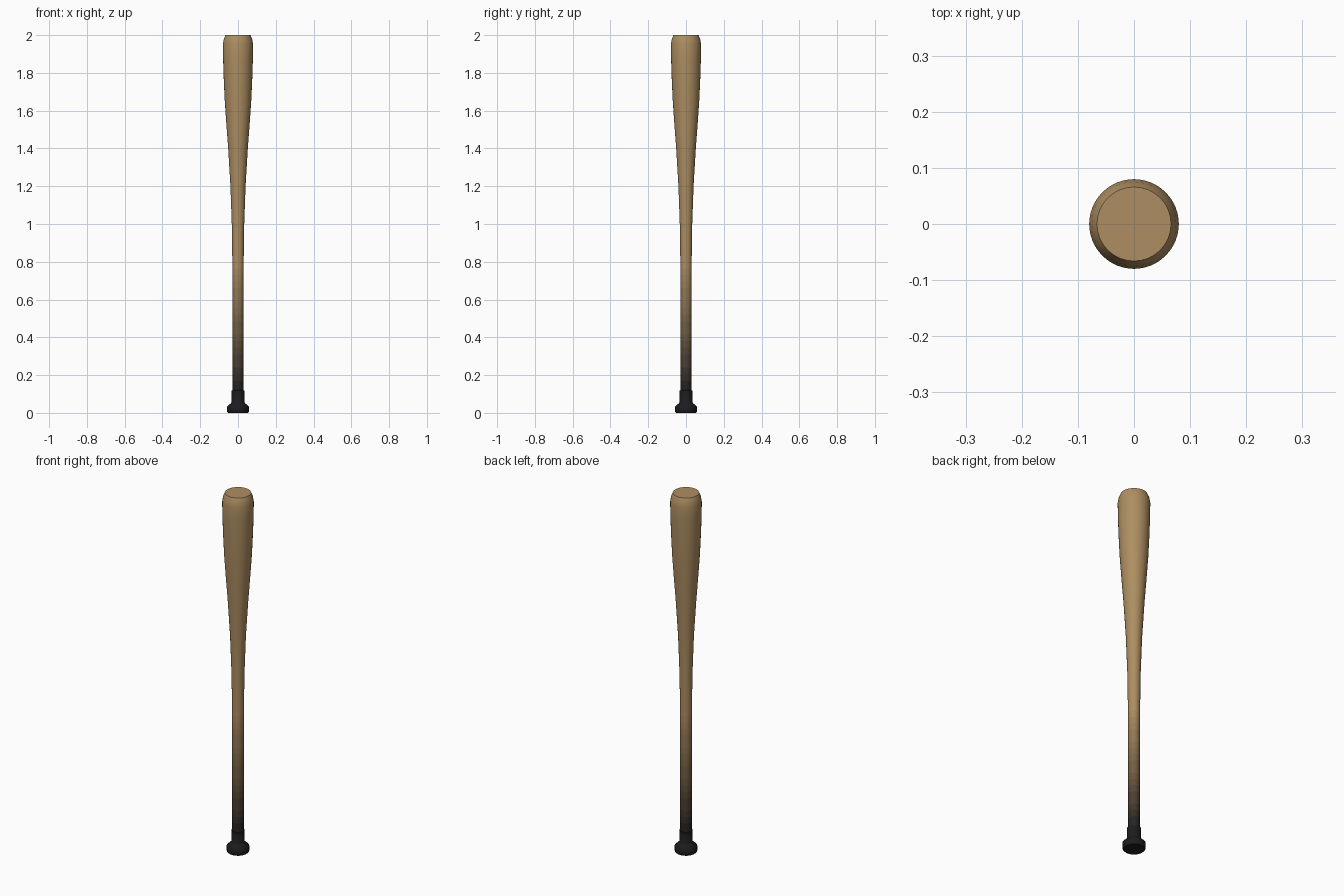
import bpy, bmesh, math

if "Cube" in bpy.data.objects:
    bpy.data.objects.remove(bpy.data.objects["Cube"])

SEGMENTS = 32
DARK, TAN = (0.012, 0.012, 0.013), (0.42, 0.27, 0.12)
BANDS = 16
FADE_LOW, FADE_HIGH = 0.1, 0.8


# Paint steps fading from the dark grip into bare wood
def paint(step):
    t = step / BANDS
    mat = bpy.data.materials.new(f"wood_fade_{step}")
    mat.diffuse_color = (*[d + (w - d) * t ** 1.4 for d, w in zip(DARK, TAN)], 1)
    mat.use_nodes = True
    mat.node_tree.nodes["Principled BSDF"].inputs["Base Color"].default_value = mat.diffuse_color
    return mat


paints = [paint(i) for i in range(BANDS + 1)]


# Turn a (radius, height) profile around z, closing both ends
def lathe(name, profile):
    bm = bmesh.new()
    rings = [[bm.verts.new((r * math.cos(a), r * math.sin(a), z))
              for a in (2 * math.pi * i / SEGMENTS for i in range(SEGMENTS))]
             for r, z in profile]
    for low, high in zip(rings, rings[1:]):
        for i in range(SEGMENTS):
            j = (i + 1) % SEGMENTS
            bm.faces.new((low[i], low[j], high[j], high[i]))
    bm.faces.new(rings[0][::-1])
    bm.faces.new(rings[-1])
    for f in bm.faces:
        z = f.calc_center_median().z
        t = (z - FADE_LOW) / (FADE_HIGH - FADE_LOW)
        f.material_index = round(BANDS * min(1, max(0, t)))
    mesh = bpy.data.meshes.new(name)
    bm.to_mesh(mesh)
    bm.free()
    for mat in paints:
        mesh.materials.append(mat)
    obj = bpy.data.objects.new(name, mesh)
    bpy.context.collection.objects.link(obj)
    bpy.ops.object.select_all(action='DESELECT')
    obj.select_set(True)
    bpy.context.view_layer.objects.active = obj
    bpy.ops.object.shade_smooth_by_angle(angle=math.radians(50))
    return obj


# Knob, collar, straight faded handle, flaring barrel and rounded tip
knob = [(0.052, 0), (0.057, 0.006), (0.057, 0.034), (0.037, 0.052)]
collar = [(0.034, 0.056), (0.034, 0.118), (0.030, 0.12)]
handle = [(0.030, FADE_LOW + (FADE_HIGH - FADE_LOW) * i / 20) for i in range(1, 21)]
barrel = [(0.033, 1.0), (0.040, 1.2), (0.052, 1.4), (0.061, 1.52), (0.070, 1.65),
          (0.076, 1.78), (0.079, 1.88), (0.080, 1.95)]
tip = [(0.075, 1.98), (0.066, 2.0)]
lathe("bat", knob + collar + handle + barrel + tip)
